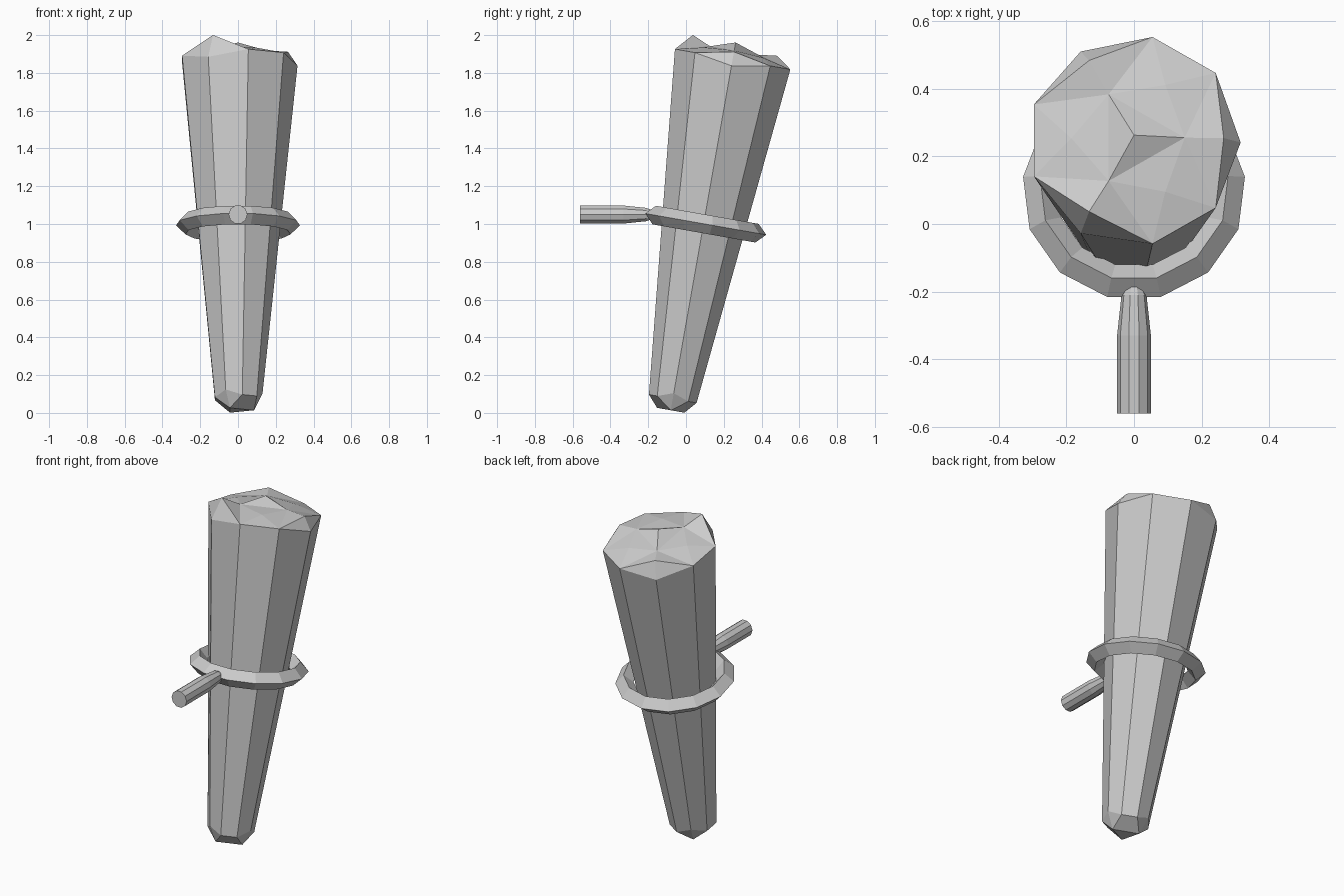
import bpy, bmesh, math
from mathutils import Matrix, Vector

cube = bpy.data.objects.get("Cube")
if cube:
    bpy.data.objects.remove(cube, do_unlink=True)

grey = bpy.data.materials.new("plain grey")
grey.use_nodes = True
GREY = (0.6, 0.6, 0.6, 1)
grey.diffuse_color = GREY
grey.node_tree.nodes["Principled BSDF"].inputs["Base Color"].default_value = GREY

# Shared leaning frame of the shaft and ring
LEAN = Matrix.Rotation(math.radians(-10), 4, 'X')
SHAFT = Matrix.Translation((0, -0.07, 0.075)) @ LEAN
SIDES = 9


def polar(radius, degrees, z):
    a = math.radians(degrees)
    return Vector((radius * math.cos(a), radius * math.sin(a), z))


def finish(bm, name, matrix):
    bmesh.ops.recalc_face_normals(bm, faces=bm.faces)
    bm.transform(matrix)
    mesh = bpy.data.meshes.new(name)
    bm.to_mesh(mesh)
    bm.free()
    mesh.materials.append(grey)
    obj = bpy.data.objects.new(name, mesh)
    bpy.context.collection.objects.link(obj)
    return obj


def bridge(bm, a, b):
    n = len(a)
    for i in range(n):
        j = (i + 1) % n
        bm.faces.new((a[i], a[j], b[j], b[i]))


def chipped_end(bm, rim, chips):
    """Replace every third rim corner by a chip; return the inner outline."""
    for k, chip in enumerate(chips):
        i = 3 * k
        bm.faces.new((rim[i - 1], rim[i], chip))
        bm.faces.new((rim[i], rim[i + 1], chip))


# Tapered shaft with chipped ends
bm = bmesh.new()
step = 360 / SIDES
lower = [bm.verts.new(polar(0.13, i * step, 0.0 if i % 3 else 0.03)) for i in range(SIDES)]
upper = [bm.verts.new(polar(0.315, i * step, 1.825 if i % 3 else 1.79)) for i in range(SIDES)]
bridge(bm, lower, upper)

# Blunt foot
foot = [bm.verts.new(polar(0.085, 120 * k, -0.062)) for k in range(3)]
chipped_end(bm, lower, foot)
bm.faces.new(foot)
for k in range(3):
    bm.faces.new((foot[k], lower[3 * k + 1], lower[3 * k + 2], foot[(k + 1) % 3]))

# Rough crown with a small central point
crown = [bm.verts.new(polar(0.265, 120 * k, z)) for k, z in enumerate((1.865, 1.884, 1.915))]
chipped_end(bm, upper, crown)
low = [bm.verts.new(polar(0.15, 120 * k, 1.872)) for k in range(3)]
mid = [bm.verts.new(polar(0.185, 120 * k + 60, 1.86)) for k in range(3)]
tip = bm.verts.new((0, 0, 1.915))
for k in range(3):
    n = (k + 1) % 3
    a, b = upper[3 * k + 1], upper[3 * k + 2]
    bm.faces.new((tip, low[k], low[n]))
    bm.faces.new((low[k], mid[k], low[n]))
    bm.faces.new((low[k], crown[k], a))
    bm.faces.new((low[k], a, mid[k]))
    bm.faces.new((mid[k], a, b))
    bm.faces.new((mid[k], b, low[n]))
    bm.faces.new((b, crown[n], low[n]))
finish(bm, "shaft", SHAFT)

# Holding ring with a diamond section, a corner at the back
bm = bmesh.new()
RING_SIDES = 13
loops = [[bm.verts.new(polar(r, 90 + i * 360 / RING_SIDES, z)) for i in range(RING_SIDES)]
         for r, z in ((0.33, 0), (0.28, 0.05), (0.23, 0), (0.28, -0.05))]
for k in range(4):
    bridge(bm, loops[k], loops[(k + 1) % 4])
finish(bm, "holding_ring", Matrix.Translation((0, 0.1, 1.0)) @ LEAN)

# Wall peg, narrowing towards the ring
bm = bmesh.new()
PEG_SIDES = 10
loops = [[bm.verts.new(polar(r, i * 360 / PEG_SIDES, z)) for i in range(PEG_SIDES)]
         for r, z in ((0.05, 0.56), (0.05, 0.33), (0.037, 0.21), (0.025, 0.18))]
for a, b in zip(loops, loops[1:]):
    bridge(bm, a, b)
bm.faces.new(loops[0])
bm.faces.new(loops[-1])
finish(bm, "wall_peg", Matrix.Translation((0, 0, 1.05)) @ Matrix.Rotation(math.radians(90), 4, 'X'))
